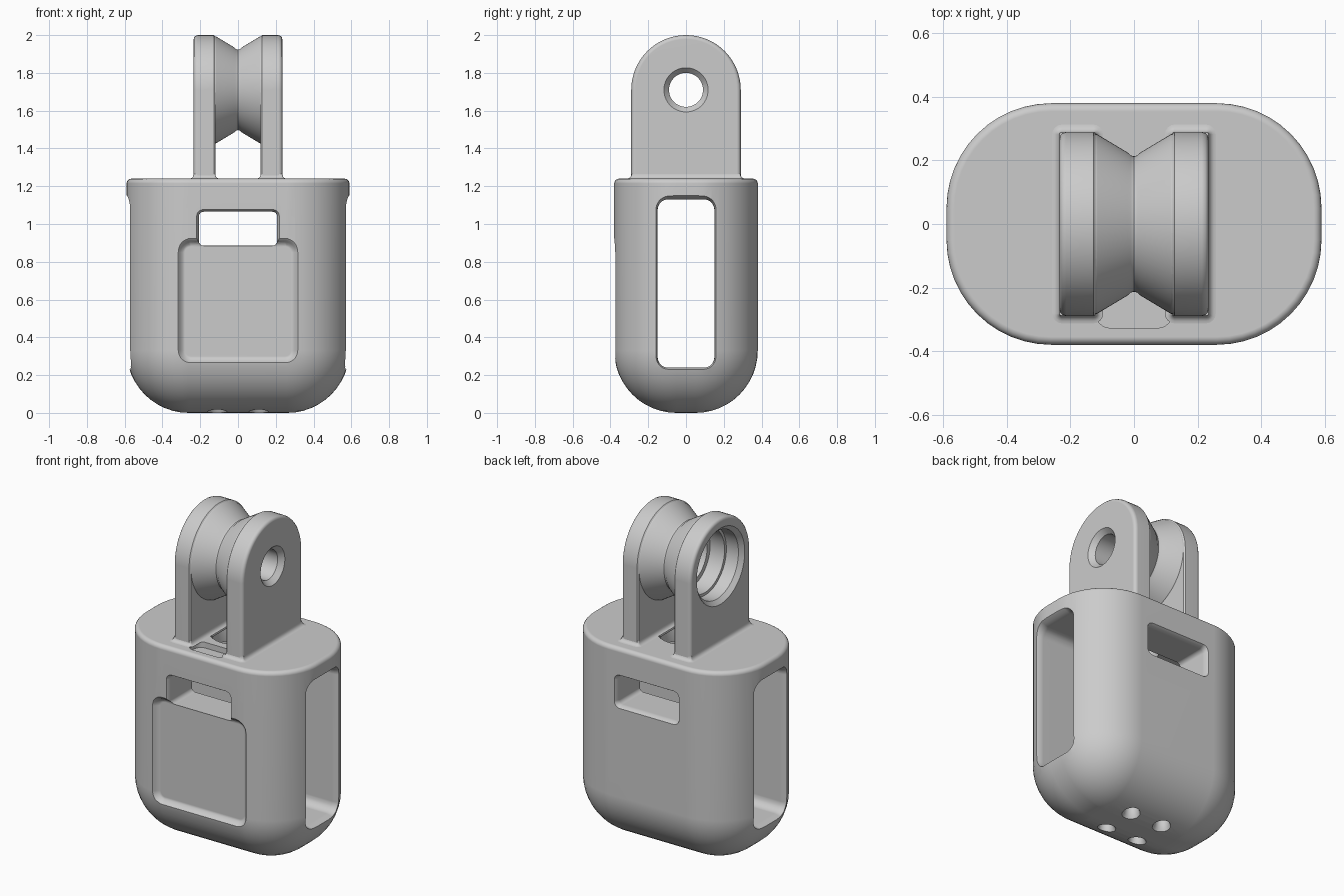
import bpy, bmesh
from math import sin, cos, pi, radians
from mathutils import Vector

if "Cube" in bpy.data.objects:
    bpy.data.objects.remove(bpy.data.objects["Cube"])

grey = bpy.data.materials.new("plain_grey")
grey.use_nodes = True
grey.diffuse_color = (0.6, 0.6, 0.6, 1)
grey.node_tree.nodes["Principled BSDF"].inputs["Base Color"].default_value = (0.6, 0.6, 0.6, 1)

AXES = {"x": lambda a, b, t: Vector((t, a, b)),
        "y": lambda a, b, t: Vector((a, t, b)),
        "z": lambda a, b, t: Vector((a, b, t))}


def loft(name, axis, rings):
    """Skin a list of (outline, position) rings along an axis, capped at both ends."""
    bm = bmesh.new()
    place = AXES[axis]
    loops = [[bm.verts.new(place(a, b, t)) for a, b in pts] for pts, t in rings]
    for lo, hi in zip(loops, loops[1:]):
        for i in range(len(lo)):
            j = (i + 1) % len(lo)
            bm.faces.new((lo[i], lo[j], hi[j], hi[i]))
    bm.faces.new(loops[0])
    bm.faces.new(loops[-1])
    bmesh.ops.recalc_face_normals(bm, faces=bm.faces)
    mesh = bpy.data.meshes.new(name)
    bm.to_mesh(mesh)
    bm.free()
    mesh.materials.append(grey)
    obj = bpy.data.objects.new(name, mesh)
    bpy.context.collection.objects.link(obj)
    return obj


def rounded(hw, hh, r, ca=0, cb=0, n=8):
    """Rounded rectangle outline."""
    pts = []
    for k, (sa, sb) in enumerate(((1, 1), (-1, 1), (-1, -1), (1, -1))):
        for i in range(n + 1):
            a = (k + i / n) * pi / 2
            pts.append((ca + sa * (hw - r) + r * cos(a), cb + sb * (hh - r) + r * sin(a)))
    return pts


def circle(r, ca=0, cb=0, n=64):
    return [(ca + r * cos(2 * pi * i / n), cb + r * sin(2 * pi * i / n)) for i in range(n)]


def arch(r, foot, centre, n=32):
    """Half circle standing on straight sides."""
    top = [(r * cos(pi * i / n), centre + r * sin(pi * i / n)) for i in range(n + 1)]
    return top + [(-r, foot), (r, foot)]


def combine(target, other, operation):
    mod = target.modifiers.new("combine", "BOOLEAN")
    mod.object, mod.operation, mod.solver = other, operation, "EXACT"
    bpy.ops.object.select_all(action="DESELECT")
    bpy.context.view_layer.objects.active = target
    target.select_set(True)
    bpy.ops.object.modifier_apply(modifier=mod.name)
    bpy.data.objects.remove(other)


def finish(obj):
    bpy.ops.object.select_all(action="DESELECT")
    bpy.context.view_layer.objects.active = obj
    obj.select_set(True)
    bpy.ops.object.shade_smooth_by_angle(angle=radians(32))
    mod = obj.modifiers.new("weighted_normals", "WEIGHTED_NORMAL")
    mod.keep_sharp = True


# Body shell: rounded plan, large bottom rounding, small top rounding
W, D, R, TOP, E = 0.59, 0.38, 0.33, 1.24, 0.025
rings = []
for i in range(13):
    a = i / 12 * pi / 2
    inset = R * (1 - sin(a))
    rings.append((rounded(W - inset, D - inset, max(R - inset, 0.004), n=12), R * (1 - cos(a))))
for i in range(5):
    a = i / 4 * pi / 2
    inset = E * (1 - cos(a))
    rings.append((rounded(W - inset, D - inset, R - inset, n=12), TOP - E + E * sin(a)))
body = loft("body", "z", rings)


def tunnel(name, axis, hw, hh, r, height, reach, start, flare):
    """Through cutter whose mouths curve outward."""
    half = []
    for i in range(6):
        f = i / 5
        g = flare * f * f
        half.append((rounded(hw + g, hh + g, r + g, cb=height), start + f * (reach - start)))
    return loft(name, axis, [(p, -t) for p, t in reversed(half)] + half)


# Side tunnel and front-to-back slot
combine(body, tunnel("side_cutter", "x", 0.15, 0.445, 0.055, 0.685, 0.62, 0.53, 0.045), "DIFFERENCE")
combine(body, tunnel("slot_cutter", "y", 0.207, 0.09, 0.025, 0.975, 0.41, 0.345, 0.04), "DIFFERENCE")

# Front panel with sloping border
panel = []
for y, g in ((-0.345, 0), (-0.349, 0.012), (-0.36, 0.025), (-0.372, 0.033), (-0.381, 0.045), (-0.42, 0.046)):
    panel.append((rounded(0.28 + g, 0.29 + g, 0.03 + g, cb=0.59), y))
combine(body, loft("panel_cutter", "y", panel), "DIFFERENCE")

# Top hole, shallow front notch and bottom drain holes
combine(body, loft("top_hole_cutter", "z", [(circle(0.14), 1.0), (circle(0.14), 1.21), (circle(0.17), 1.26)]), "DIFFERENCE")
notch = rounded(0.12, 0.06, 0.045, cb=-0.267)
combine(body, loft("notch_cutter", "z", [(notch, 1.205), (notch, 1.3)]), "DIFFERENCE")
for sx in (-1, 1):
    for sy in (-1, 1):
        drain = [(circle(r, sx * 0.11, sy * 0.11, 24), z)
                 for z, r in ((-0.02, 0.065), (0.0, 0.055), (0.02, 0.044), (0.05, 0.038), (0.3, 0.038))]
        combine(body, loft("drain_cutter", "z", drain), "DIFFERENCE")
finish(body)

# Grooved wheel joined to two arched legs
AX, RAD = 1.71, 0.29
groove = ((0.13, 0.285), (0.115, 0.282), (0.02, 0.225), (0.01, 0.216), (0, 0.213))
profile = [(-x, r) for x, r in groove] + [(x, r) for x, r in reversed(groove[:-1])]
pulley = loft("pulley_head", "x", [(circle(r, 0, AX), x) for x, r in profile])
for s in (-1, 1):
    leg = [(arch(RAD - g, 1.21, AX), s * x)
           for x, g in ((0.12, 0.008), (0.128, 0), (0.213, 0), (0.225, 0.004), (0.232, 0.011), (0.235, 0.022))]
    combine(pulley, loft("leg", "x", leg), "UNION")

# Stepped bore through the wheel
bore = ((-0.26, 0.25), (-0.235, 0.232), (-0.21, 0.207), (-0.13, 0.205), (-0.128, 0.19), (-0.03, 0.19),
        (-0.028, 0.165), (0.08, 0.165), (0.082, 0.09), (0.205, 0.09), (0.235, 0.117), (0.26, 0.14))
combine(pulley, loft("bore_cutter", "x", [(circle(r, 0, AX), x) for x, r in bore]), "DIFFERENCE")
finish(pulley)

# Small fillets where the legs meet the body
for s, side in ((-1, "right"), (1, "left")):
    fillet = []
    for i in range(6):
        a = i / 5 * pi / 2
        g = 0.025 * (1 - sin(a))
        fillet.append((rounded(0.0575 + g * 0.9, 0.288 + g, 0.006 + g, ca=s * 0.1775, n=4), TOP + 0.025 * (1 - cos(a))))
    finish(loft(side + "_leg_fillet", "z", fillet))
